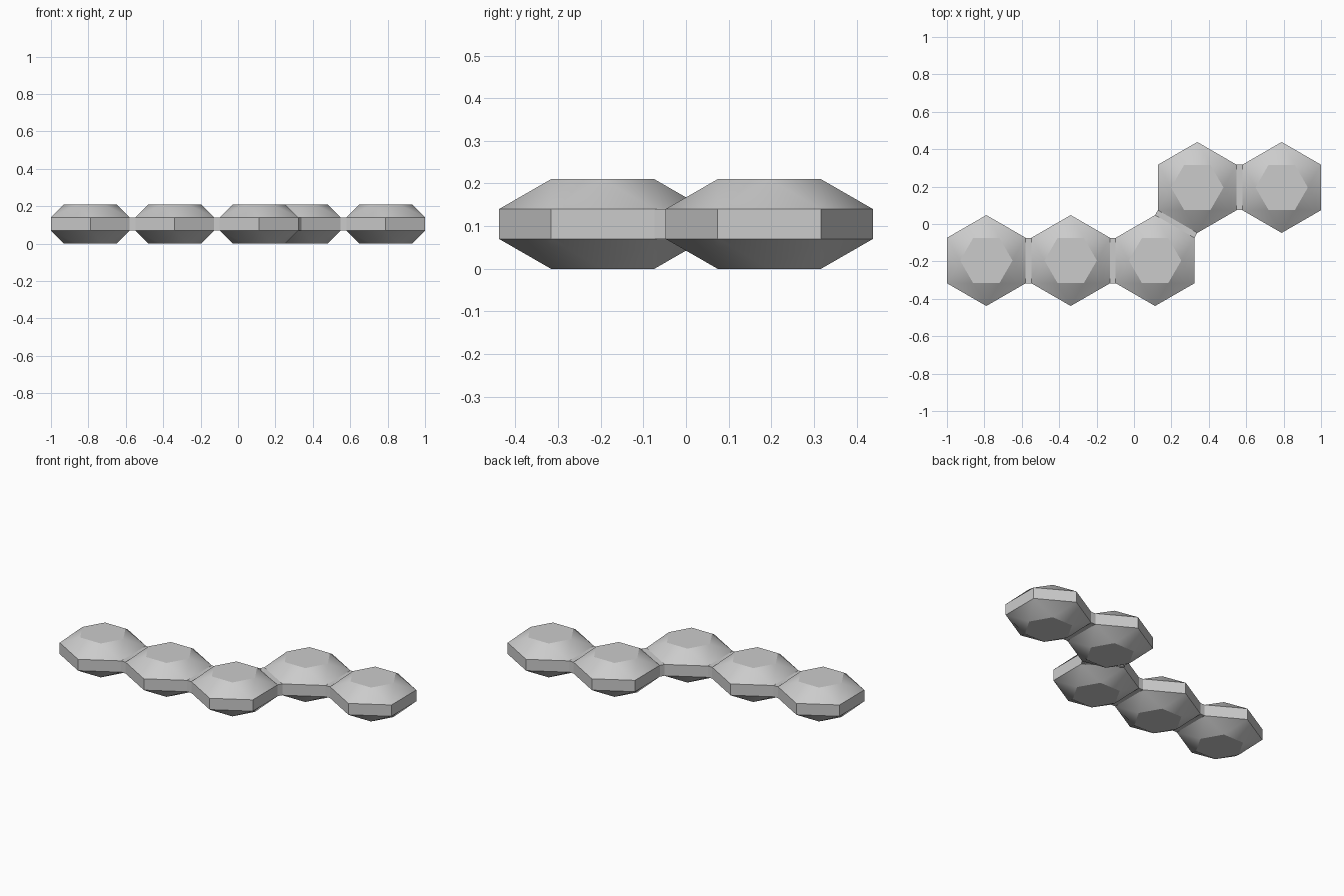
import bpy, bmesh
from math import cos, sin, pi, sqrt
from mathutils import Vector

cube = bpy.data.objects.get("Cube")
if cube:
    bpy.data.objects.remove(cube, do_unlink=True)

# One plain grey for everything
grey = bpy.data.materials.new("light_grey")
grey.use_nodes = True
grey.diffuse_color = (0.6, 0.6, 0.6, 1)
grey.node_tree.nodes["Principled BSDF"].inputs["Base Color"].default_value = (0.6, 0.6, 0.6, 1)

R = 0.243                      # outer hexagon corner radius
APOTHEM = R * sqrt(3) / 2
R_CAP = 0.14                   # flat cap corner radius
STEP = 0.07                    # height of each layer
PITCH = (2 - 2 * APOTHEM) / 3.5


def add_object(name, bm, location):
    bmesh.ops.recalc_face_normals(bm, faces=bm.faces)
    mesh = bpy.data.meshes.new(name)
    bm.to_mesh(mesh)
    bm.free()
    mesh.materials.append(grey)
    obj = bpy.data.objects.new(name, mesh)
    obj.location = location
    bpy.context.collection.objects.link(obj)
    return obj


def ring(bm, radius, start, z):
    return [bm.verts.new((radius * cos(start + k * pi / 3),
                          radius * sin(start + k * pi / 3), z)) for k in range(6)]


def hex_cell(name, centre):
    bm = bmesh.new()
    # Two wall rings, and caps turned by half a side
    low, high = (ring(bm, R, pi / 6, z) for z in (STEP, 2 * STEP))
    for wall, z in ((low, 0), (high, 3 * STEP)):
        cap = ring(bm, R_CAP, 0, z)
        bm.faces.new(cap)
        for k in range(6):
            n = (k + 1) % 6
            bm.faces.new((cap[k], cap[n], wall[k]))
            bm.faces.new((wall[k], wall[n], cap[n]))
    for k in range(6):
        n = (k + 1) % 6
        bm.faces.new((low[k], low[n], high[n], high[k]))
    # Only the slanted facets blend smoothly
    for f in bm.faces:
        f.smooth = True
    for e in bm.edges:
        d = e.verts[0].co - e.verts[1].co
        e.smooth = abs(d.z) > 1e-4 and d.xy.length > 1e-4
    add_object(name, bm, centre)


def connector(name, a, b):
    # Full-height bar filling the gap between two facing walls
    bm = bmesh.new()
    bmesh.ops.create_cube(bm, size=1)
    bmesh.ops.scale(bm, vec=(PITCH - 2 * APOTHEM, R, STEP), verts=bm.verts)
    d = b - a
    obj = add_object(name, bm, (a + b) / 2 + Vector((0, 0, 1.5 * STEP)))
    obj.rotation_euler.z = Vector((1, 0)).angle_signed(d.xy) * -1


# Chain of cells: three in the front row, two in the back row
x0 = APOTHEM - 1
y0 = PITCH * sqrt(3) / 4
centres = [Vector((x0 + PITCH * s, y, 0)) for s, y in
           ((0, -y0), (1, -y0), (2, -y0), (2.5, y0), (3.5, y0))]
for i, c in enumerate(centres):
    hex_cell(f"hex_cell_{i + 1}", c)
for i in range(4):
    connector(f"connector_{i + 1}", centres[i], centres[i + 1])
